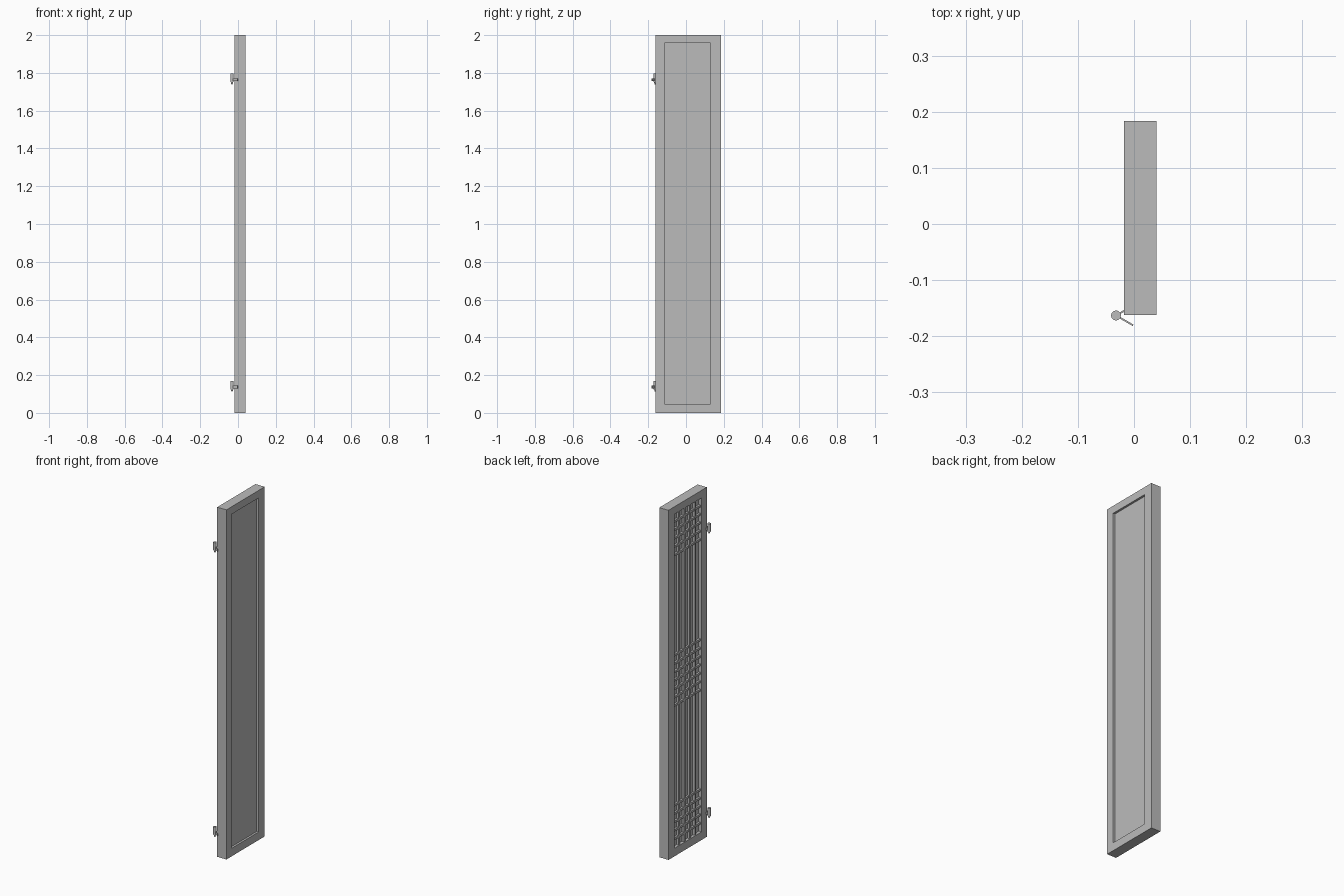
import bpy, bmesh, math
from mathutils import Matrix, Vector

cube = bpy.data.objects.get("Cube")
if cube:
    bpy.data.objects.remove(cube, do_unlink=True)

grey = bpy.data.materials.new("plain_grey")
grey.use_nodes = True
grey.diffuse_color = (0.5, 0.5, 0.5, 1)
grey.node_tree.nodes["Principled BSDF"].inputs["Base Color"].default_value = (0.5, 0.5, 0.5, 1)


def finish(name, bm):
    bmesh.ops.recalc_face_normals(bm, faces=bm.faces)
    mesh = bpy.data.meshes.new(name)
    bm.to_mesh(mesh)
    bm.free()
    mesh.materials.append(grey)
    obj = bpy.data.objects.new(name, mesh)
    bpy.context.collection.objects.link(obj)
    return obj


def add_box(bm, lo, hi, turn=Matrix()):
    lo, hi = Vector(lo), Vector(hi)
    bmesh.ops.create_cube(bm, size=1, matrix=turn @ Matrix.Translation((lo + hi) / 2)
                          @ Matrix.Diagonal((*(hi - lo), 1)))


def add_rod(bm, centre, radius, z0, z1, tip=None):
    bmesh.ops.create_cone(bm, cap_ends=True, segments=12, depth=z1 - z0,
                          radius1=radius if tip is None else tip, radius2=radius,
                          matrix=Matrix.Translation((*centre, (z0 + z1) / 2)))


# Overall limits of the door and of its opening
X0, X1 = -0.018, 0.04
Y0, Y1, Z0, Z1 = -0.162, 0.184, 0, 2
A0, A1, B0, B1 = -0.115, 0.129, 0.046, 1.957

# Frame: a rectangular ring extruded through the thickness
bm = bmesh.new()
outer, inner = [[bm.verts.new((X0, y, z)) for y, z in ((a, c), (b, c), (b, d), (a, d))]
                for a, b, c, d in ((Y0, Y1, Z0, Z1), (A0, A1, B0, B1))]
ring = [bm.faces.new((outer[i], outer[(i + 1) % 4], inner[(i + 1) % 4], inner[i]))
        for i in range(4)]
moved = bmesh.ops.extrude_face_region(bm, geom=ring, use_keep_orig=True)["geom"]
bmesh.ops.translate(bm, verts=[v for v in moved if isinstance(v, bmesh.types.BMVert)],
                    vec=(X1 - X0, 0, 0))
finish("door_frame", bm)

# Solid panel set into the opening
bm = bmesh.new()
add_box(bm, (0, A0, B0), (0.028, A1, B1))
finish("backing_panel", bm)

# Lattice: full-height uprights with three bands of crossbars
STEP, HALF = 0.048, 0.006
bm = bmesh.new()
for i in range(1, 5):
    y = A0 + (A1 - A0) * i / 5
    add_box(bm, (-0.014, y - HALF, B0), (0, y + HALF, B1))
finish("lattice_uprights", bm)

bands = {"upper": [B1 - STEP * k for k in range(1, 6)],
         "middle": [1 + STEP * k for k in range(-3, 4)],
         "lower": [B0 + STEP * k for k in range(1, 6)]}
for band, heights in bands.items():
    bm = bmesh.new()
    for z in heights:
        add_box(bm, (-0.012, A0, z - HALF), (0, A1, z + HALF))
    finish(band + "_crossbars", bm)

# Hinges: barrel, pin tip, angled spike and a short spike into the door
PIVOT = (-0.032, -0.163)
for side, z in (("lower", 0.118), ("upper", 1.745)):
    bm = bmesh.new()
    add_rod(bm, PIVOT, 0.009, z + 0.006, z + 0.052)
    add_rod(bm, PIVOT, 0.006, z - 0.006, z + 0.006, 0.003)
    for angle, length in ((-30, 0.035), (30, 0.022)):
        turn = Matrix.Translation((*PIVOT, z)) @ Matrix.Rotation(math.radians(angle), 4, "Z")
        add_box(bm, (0, -0.0015, 0.012), (length, 0.0015, 0.026), turn)
    finish(side + "_hinge", bm)
